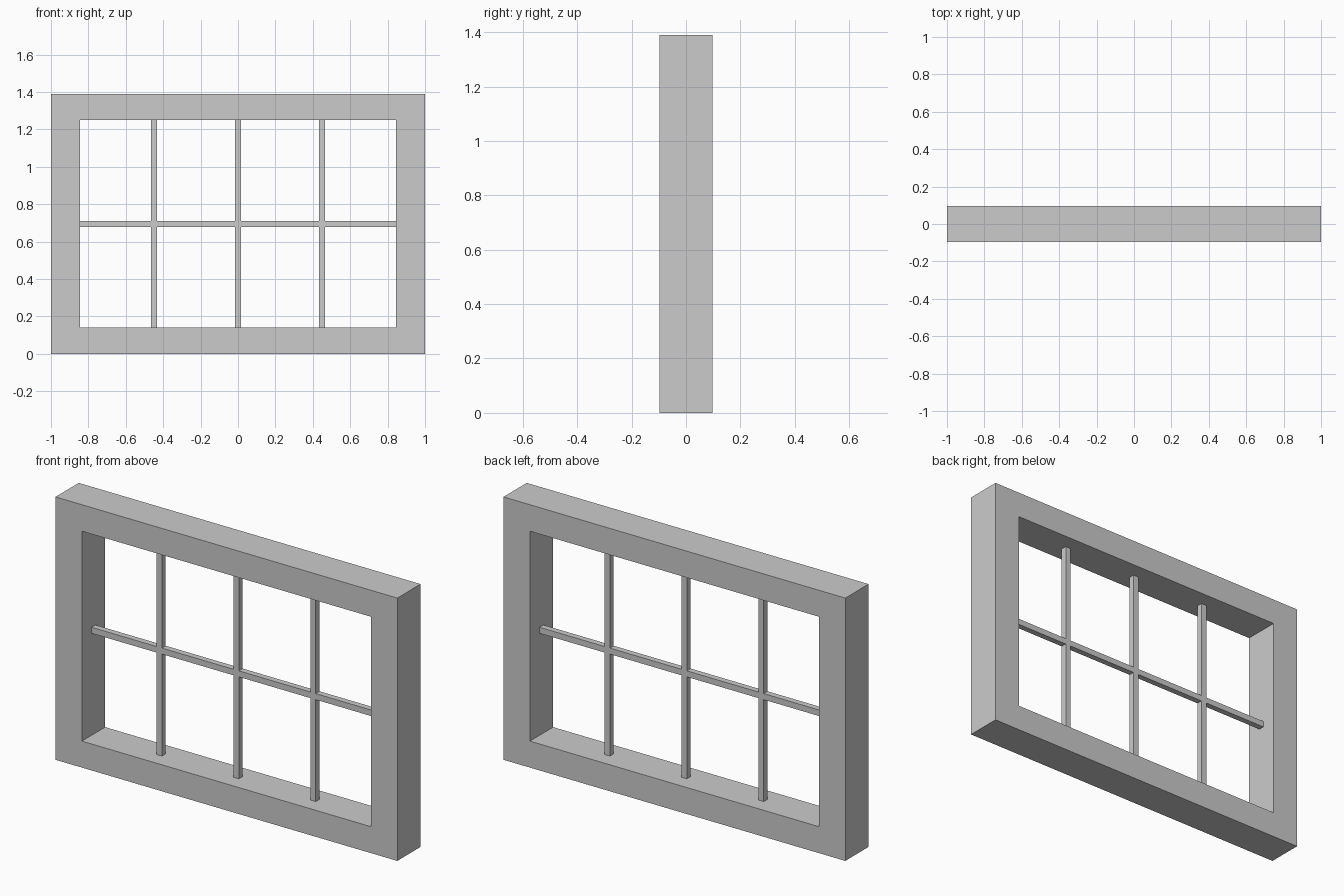
import bpy, bmesh, math

if "Cube" in bpy.data.objects:
    bpy.data.objects.remove(bpy.data.objects["Cube"])

W, H = 1.0, 1.39          # outer half width, height
IX, Z0, Z1 = 0.845, 0.14, 1.25   # opening
BAR = 0.016               # half thickness of the glazing bars


def lattice(name, xs, zs, solid, half_depth):
    """Extrude the solid cells of an x/z grid into one watertight mesh."""
    bm = bmesh.new()
    grid = [[bm.verts.new((x, -half_depth, z)) for z in zs] for x in xs]
    for i in range(len(xs) - 1):
        for j in range(len(zs) - 1):
            if solid(i, j):
                bm.faces.new((grid[i][j], grid[i + 1][j],
                              grid[i + 1][j + 1], grid[i][j + 1]))
    bmesh.ops.delete(bm, geom=[v for v in bm.verts if not v.link_faces],
                     context='VERTS')
    ext = bmesh.ops.extrude_face_region(bm, geom=bm.faces[:], use_keep_orig=True)
    moved = [g for g in ext['geom'] if isinstance(g, bmesh.types.BMVert)]
    bmesh.ops.translate(bm, verts=moved, vec=(0, 2 * half_depth, 0))
    bmesh.ops.recalc_face_normals(bm, faces=bm.faces[:])
    mesh = bpy.data.meshes.new(name)
    bm.to_mesh(mesh)
    bm.free()
    obj = bpy.data.objects.new(name, mesh)
    bpy.context.collection.objects.link(obj)
    return obj


# Thick outer frame: all cells except the middle opening
lattice("window_frame", [-W, -IX, IX, W], [0, Z0, Z1, H],
        lambda i, j: (i, j) != (1, 1), 0.097)

# Glazing bars: three uprights and one crossbar, tucked slightly into the frame
TUCK = 0.01
xs = [-IX - TUCK]
for c in (-0.45, 0.0, 0.45):
    xs += [c - BAR, c + BAR]
xs.append(IX + TUCK)
mid = H / 2
zs = [Z0 - TUCK, mid - BAR, mid + BAR, Z1 + TUCK]
lattice("glazing_bars", xs, zs, lambda i, j: i % 2 == 1 or j == 1, BAR)
